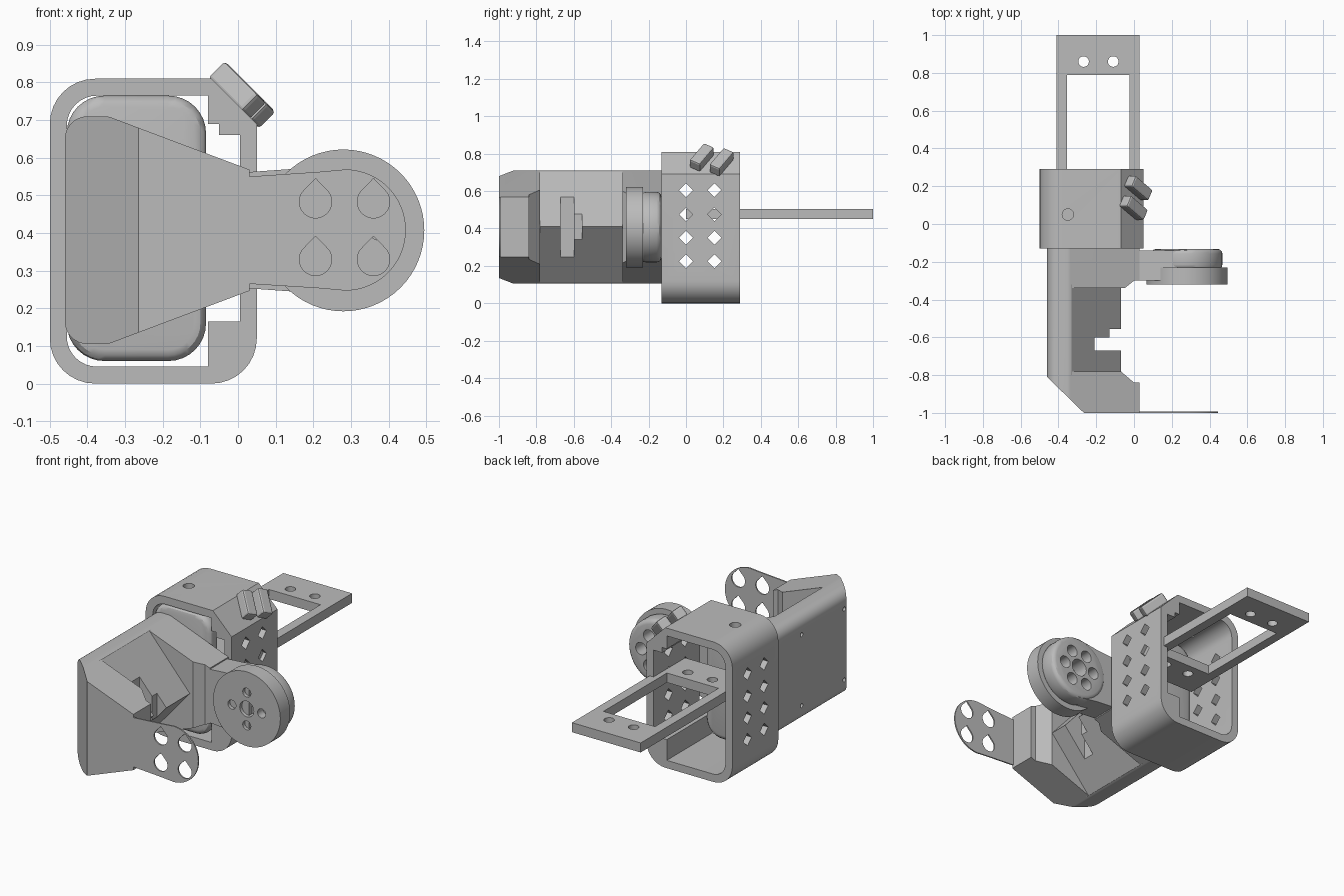
import bpy, bmesh
from math import sin, cos, pi, radians
from mathutils import Vector, Matrix

if "Cube" in bpy.data.objects:
    bpy.data.objects.remove(bpy.data.objects["Cube"], do_unlink=True)

GREY = (0.5, 0.5, 0.5, 1)
mat = bpy.data.materials.new("plain_grey")
mat.use_nodes = True
mat.diffuse_color = GREY
mat.node_tree.nodes["Principled BSDF"].inputs["Base Color"].default_value = GREY


def make(name, bm):
    bmesh.ops.recalc_face_normals(bm, faces=bm.faces)
    mesh = bpy.data.meshes.new(name)
    bm.to_mesh(mesh)
    bm.free()
    mesh.materials.append(mat)
    obj = bpy.data.objects.new(name, mesh)
    bpy.context.collection.objects.link(obj)
    return obj


def prism(name, pts, axis, lo, hi):
    """Extrude a 2D outline along x, y or z."""
    place = {"x": lambda a, b, t: (t, a, b),
             "y": lambda a, b, t: (a, t, b),
             "z": lambda a, b, t: (a, b, t)}[axis]
    bm = bmesh.new()
    face = bm.faces.new([bm.verts.new(place(a, b, lo)) for a, b in pts])
    ext = bmesh.ops.extrude_face_region(bm, geom=[face])
    verts = [v for v in ext["geom"] if isinstance(v, bmesh.types.BMVert)]
    bmesh.ops.translate(bm, verts=verts,
                        vec=Vector(place(0, 0, hi)) - Vector(place(0, 0, lo)))
    return make(name, bm)


def rounded(corners, steps=8):
    """Outline with rounded corners, each given as (a, b, radius)."""
    out = []
    for i, (a, b, r) in enumerate(corners):
        p = Vector((a, b))
        if r == 0:
            out.append((a, b))
            continue
        u = (Vector(corners[i - 1][:2]) - p).normalized()
        w = (Vector(corners[(i + 1) % len(corners)][:2]) - p).normalized()
        half = u.angle(w) / 2
        reach = r * cos(half) / sin(half)
        s, e = p + u * reach, p + w * reach
        c = p + (u + w).normalized() * r / sin(half)
        sweep = (s - c).angle_signed(e - c)
        for k in range(steps + 1):
            t = sweep * k / steps
            d = s - c
            out.append((c.x + d.x * cos(t) + d.y * sin(t),
                        c.y - d.x * sin(t) + d.y * cos(t)))
    return out


def circle(a, b, r, n=32, start=0.0, end=2 * pi):
    full = abs(end - start - 2 * pi) < 0.001
    m = n if full else n - 1
    return [(a + r * cos(start + (end - start) * i / m),
             b + r * sin(start + (end - start) * i / m)) for i in range(n)]


def box(name, lo, hi):
    return prism(name, [(lo[0], lo[1]), (hi[0], lo[1]), (hi[0], hi[1]), (lo[0], hi[1])],
                 "z", lo[2], hi[2])


def apply(obj, mod):
    bpy.ops.object.select_all(action="DESELECT")
    bpy.context.view_layer.objects.active = obj
    obj.select_set(True)
    bpy.ops.object.modifier_apply(modifier=mod.name)


def boolean(obj, tool, op="DIFFERENCE"):
    mod = obj.modifiers.new("cut", "BOOLEAN")
    mod.operation, mod.solver, mod.object = op, "EXACT", tool
    apply(obj, mod)
    bpy.data.objects.remove(tool, do_unlink=True)


def bevel(obj, width, segments=3, angle=40):
    mod = obj.modifiers.new("soft_edges", "BEVEL")
    mod.width, mod.segments = width, segments
    mod.limit_method, mod.angle_limit = "ANGLE", radians(angle)
    apply(obj, mod)


# Sleeve: rounded tube with a clipped upper corner and inner corner blocks
sleeve = prism("sleeve", rounded([(-0.5, 0, 0.12), (0.05, 0, 0.12), (0.05, 0.69, 0),
                                  (-0.07, 0.81, 0), (-0.5, 0.81, 0.12)]), "y", -0.13, 0.29)
boolean(sleeve, prism("cutter", rounded([
    (-0.455, 0.045, 0.08), (-0.08, 0.045, 0), (-0.08, 0.165, 0), (0.005, 0.165, 0),
    (0.005, 0.66, 0), (-0.05, 0.66, 0), (-0.05, 0.69, 0), (-0.08, 0.69, 0),
    (-0.08, 0.765, 0), (-0.455, 0.765, 0.08)]), "y", -0.2, 0.4))
for y in (0, 0.152):
    for z in (0.225, 0.35, 0.475, 0.605):
        boolean(sleeve, prism("cutter", circle(y, z, 0.037, 4), "x", -0.6, 0.15))
boolean(sleeve, prism("cutter", circle(-0.35, 0.05, 0.03), "z", 0.7, 0.9))

# Rounded block just inside the sleeve's front opening
core = prism("inner_block", rounded([(-0.455, 0.06, 0.1), (-0.085, 0.06, 0.1),
                                     (-0.085, 0.765, 0.1), (-0.455, 0.765, 0.1)]),
             "y", -0.13, -0.05)
bevel(core, 0.03)

# Long flat frame sliding into the back of the sleeve
frame = box("slide_frame", (-0.41, 0, 0.45), (0.03, 1, 0.505))
boolean(frame, box("cutter", (-0.355, 0.21, 0.4), (-0.025, 0.79, 0.6)))
for x in (-0.267, -0.11):
    for y in (0.14, 0.86):
        boolean(frame, prism("cutter", circle(x, y, 0.028), "z", 0.4, 0.6))

# U-shaped bracket: plan outline trimmed by the tapering front outline
bracket = prism("bracket", [(-0.46, -0.13), (-0.46, -0.81), (-0.265, -1), (0.03, -1),
                            (0.03, -0.84), (0, -0.84), (-0.07, -0.78), (-0.33, -0.78),
                            (-0.33, -0.34), (-0.05, -0.34), (0, -0.30), (0.03, -0.30),
                            (0.03, -0.13)], "z", 0, 0.9)
boolean(bracket, prism("cutter", rounded([
    (-0.46, 0.105, 0.06), (-0.345, 0.105, 0.05), (0.04, 0.25, 0), (0.04, 0.565, 0),
    (-0.345, 0.71, 0.05), (-0.46, 0.71, 0.06)]), "y", -1.1, 0), "INTERSECT")
for y in (-0.4, -0.83):
    for z in (0.2, 0.61):
        if y > -0.8:
            boolean(bracket, prism("cutter", circle(y, z, 0.012, 16), "x", -0.5, -0.4))
        else:
            boolean(bracket, prism("cutter", circle(y + 0.04, z, 0.012, 16), "x", -0.5, -0.4))

# Ridge between the bracket arms with a stepped slot
ridge = prism("ridge", [(-0.4, 0.11), (-0.33, 0.11), (-0.07, 0.41), (-0.33, 0.705),
                        (-0.4, 0.705)], "y", -0.80, -0.32)
boolean(ridge, box("cutter", (-0.21, -0.67, 0), (0.1, -0.60, 1)))
boolean(ridge, box("cutter", (-0.13, -0.61, 0), (0.1, -0.555, 1)))

# Thin front plate with teardrop holes
plate = prism("front_plate", [(-0.1, 0.27), (0.03, 0.265), (0.22, 0.253)]
              + circle(0.285, 0.408, 0.161, 33, -pi / 2, pi / 2)
              + [(0.22, 0.563), (0.03, 0.55), (-0.1, 0.55)], "y", -1, -0.992)
for x in (0.206, 0.36):
    for z in (0.33, 0.483):
        drop = circle(x, z, 0.043, 25, radians(140), radians(400)) + [(x, z + 0.062)]
        boolean(plate, prism("cutter", drop, "y", -1.1, -0.9))

# Rear arm: neck and rounded boss, with a ring of sockets in its back
neck = prism("arm_neck", [(0, 0.255), (0.14, 0.245), (0.28, 0.225), (0.28, 0.59),
                          (0.14, 0.57), (0, 0.56)], "y", -0.30, -0.14)
boss = prism("arm_boss", circle(0.28, 0.407, 0.188, 48), "y", -0.24, -0.132)
bevel(boss, 0.025)
sockets = [(0, 0, 0.05)] + [(0.1 * cos(k * pi / 3), 0.1 * sin(k * pi / 3), 0.035)
                            for k in range(6)]
for part in (boss, neck):
    for dx, dz, r in sockets:
        boolean(part, prism("cutter", circle(0.28 + dx, 0.407 + dz, r), "y", -0.22, 0))

# Round disc on the front of the boss with five holes
disc = prism("disc", circle(0.28, 0.407, 0.215, 64), "y", -0.32, -0.23)
for dx, dz, r in [(0, 0, 0.045), (0.095, 0, 0.026), (-0.095, 0, 0.026),
                  (0, 0.095, 0.026), (0, -0.095, 0.026)]:
    boolean(disc, prism("cutter", circle(0.28 + dx, 0.407 + dz, r), "y", -0.4, -0.27))

# Pair of slanted clip bars on the clipped corner
for name, centre in (("clip_bar_front", (0.0, 0.085, 0.782)),
                     ("clip_bar_back", (0.025, 0.19, 0.757))):
    bar = box(name, (-0.075, -0.033, -0.035), (0.075, 0.033, 0.028))
    up = Vector((1, 0, 1)).normalized()
    along = Vector((-0.1, 0.085, 0.1)).normalized()
    side = up.cross(along)
    bar.data.transform(Matrix.Translation(centre)
                       @ Matrix((along, side, up)).transposed().to_4x4())
    bevel(bar, 0.01, 2)

# Smooth curved walls while keeping hard edges
bpy.ops.object.select_all(action="DESELECT")
for obj in (sleeve, core, frame, bracket, neck, boss, disc, plate):
    obj.select_set(True)
bpy.context.view_layer.objects.active = sleeve
bpy.ops.object.shade_smooth_by_angle(angle=radians(30))
